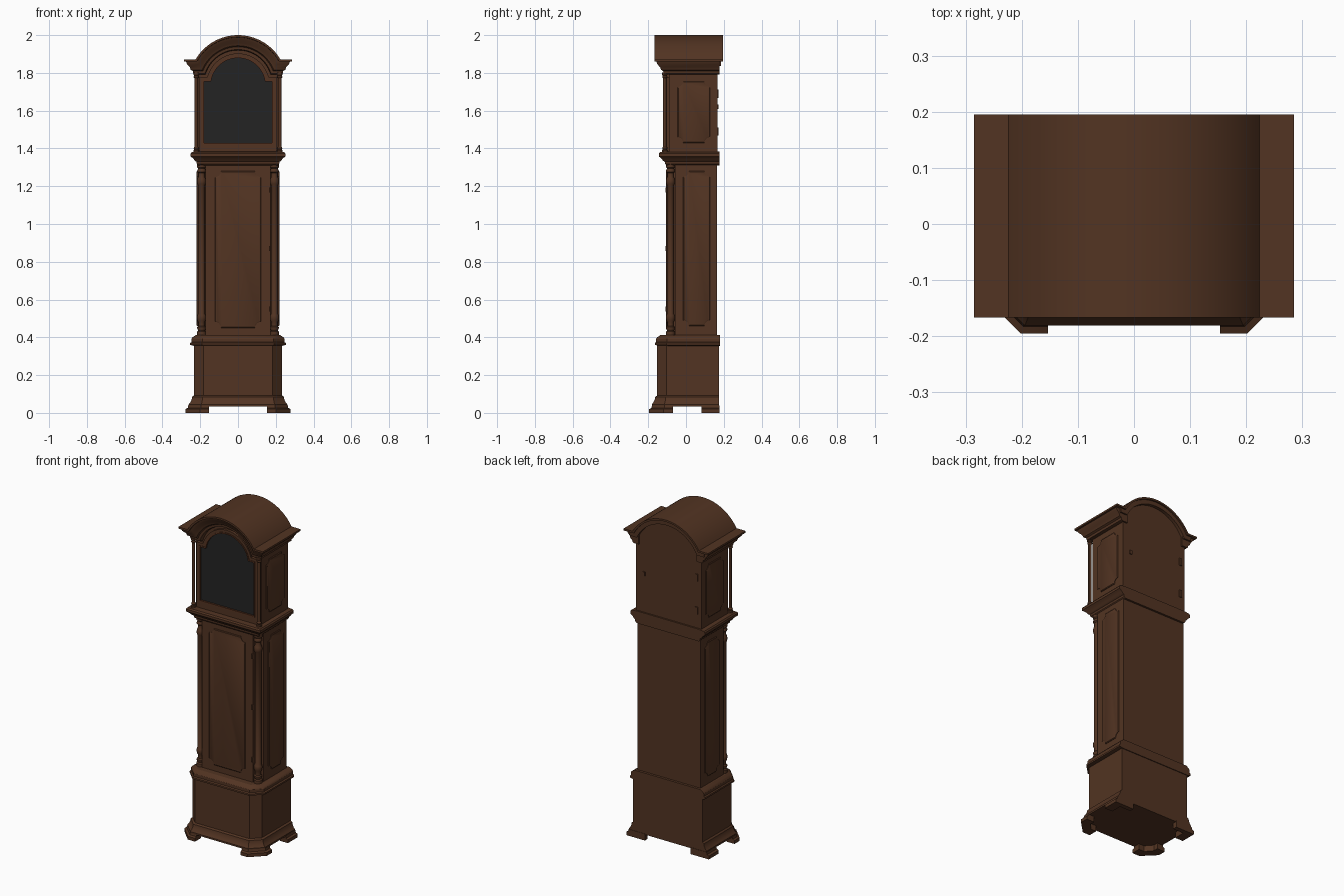
import bpy, bmesh, math

cube = bpy.data.objects.get("Cube")
if cube:
    bpy.data.objects.remove(cube, do_unlink=True)


def material(name, rgb):
    m = bpy.data.materials.new(name)
    m.use_nodes = True
    m.diffuse_color = (*rgb, 1)
    bsdf = next(n for n in m.node_tree.nodes if n.type == 'BSDF_PRINCIPLED')
    bsdf.inputs["Base Color"].default_value = (*rgb, 1)
    bsdf.inputs["Roughness"].default_value = 0.6
    return m


wood = material("brown_wood", (0.085, 0.034, 0.016))
glass = material("dark_glass", (0.017, 0.017, 0.017))
trim = material("red_brown_trim", (0.095, 0.032, 0.014))
parts = []


def loft(name, rings, mat=wood, loop=False):
    """Skin matching closed rings; cap the ends, or join last to first."""
    bm = bmesh.new()
    vs = [[bm.verts.new(p) for p in r] for r in rings]
    n = len(vs[0])
    pairs = list(zip(vs, vs[1:])) + ([(vs[-1], vs[0])] if loop else [])
    for a, b in pairs:
        for i in range(n):
            j = (i + 1) % n
            bm.faces.new((a[i], a[j], b[j], b[i]))
    if not loop:
        bm.faces.new(vs[0])
        bm.faces.new(vs[-1])
    bmesh.ops.recalc_face_normals(bm, faces=bm.faces)
    me = bpy.data.meshes.new(name)
    bm.to_mesh(me)
    bm.free()
    me.materials.append(mat)
    ob = bpy.data.objects.new(name, me)
    bpy.context.collection.objects.link(ob)
    parts.append(ob)
    return ob


def at_y(pts, y):
    return [(x, y, z) for x, z in pts]


def box(name, x0, x1, y0, y1, z0, z1):
    pts = [(x0, z0), (x1, z0), (x1, z1), (x0, z1)]
    return loft(name, [at_y(pts, y0), at_y(pts, y1)])


def case(name, w, yf, yb, cant, profile):
    """Stack of plan outlines; profile rows are (outward step, height)."""
    rings = []
    for p, z in profile:
        a, f = w + p, yf - p
        c = cant + 0.586 * p
        if cant:
            plan = [(-a, yb), (-a, f + c), (c - a, f), (a - c, f), (a, f + c), (a, yb)]
        else:
            plan = [(-a, yb), (-a, f), (a, f), (a, yb)]
        rings.append([(x, y, z) for x, y in plan])
    return loft(name, rings)


def turned(name, x, y, profile, n=16):
    """Turned column from (radius, height) rows."""
    return loft(name, [[(x + r * math.cos(i * math.tau / n), y + r * math.sin(i * math.tau / n), z)
                        for i in range(n)] for r, z in profile])


def arch(h, xe, zs, R, cz, n=32):
    """Shoulder, arc, shoulder line, moved inward by h."""
    r, z = R - h, zs - h
    a = math.acos((z - cz) / r)
    arc = [(r * math.sin(t), cz + r * math.cos(t))
           for t in (-a + 2 * a * i / n for i in range(n + 1))]
    return [(-xe, z)] + arc + [(xe, z)]


def notched(u0, u1, v0, v1, r):
    """Rectangle with hollow rounded corners."""
    pts = []
    corners = [(u0, v0, 90), (u1, v0, 180), (u1, v1, 270), (u0, v1, 0)]
    for u, v, start in corners:
        for k in range(7):
            t = math.radians(start - 15 * k)
            pts.append((u + r * math.cos(t), v + r * math.sin(t)))
    return pts


def panel(name, side, face, u0, u1, v0, v1, r):
    """Raised panel on the front (side 0) or on a flank (side +1/-1)."""
    rings = []
    for inset, out in ((0, -0.004), (0, 0.003), (0.004, 0.006)):
        pts = notched(u0 + inset, u1 - inset, v0 + inset, v1 - inset, r)
        d = face + out
        rings.append([(side * d, u, v) if side else (u, -d, v) for u, v in pts])
    return loft(name, rings)


# Plinth with canted front corners and its mouldings
case("plinth", 0.233, -0.153, 0.175, 0.05,
     [(0.028, 0.035), (0.028, 0.045), (0.02, 0.055), (0.012, 0.072), (0.01, 0.085),
      (0, 0.092), (0, 0.36)])
case("plinth_top_moulding", 0.233, -0.145, 0.18, 0.05,
     [(0, 0.355), (0.02, 0.36), (0.02, 0.37), (0.013, 0.375), (0.013, 0.392),
      (0.008, 0.4), (0, 0.405), (-0.01, 0.412)])

# Bracket feet
for s in (1, -1):
    front, back = [], []
    for p, z in ((0.03, 0.04), (0.033, 0.026), (0.045, 0.02), (0.045, 0)):
        a, f, c = 0.233 + p, -0.15 - p, 0.05 + 0.586 * p
        plan = [(0.153, f), (a - c, f), (a, f + c), (a, -0.07), (0.225, -0.07),
                (0.225, -0.1), (0.19, -0.14), (0.153, -0.14)]
        front.append([(s * x, y, z) for x, y in plan])
        plan = [(a, 0.083), (a, 0.177), (0.153, 0.177), (0.153, 0.15), (0.225, 0.15), (0.225, 0.083)]
        back.append([(s * x, y, z) for x, y in plan])
    loft("front_foot", front)
    loft("back_foot", back)

# Trunk, its door and raised panels
box("trunk", -0.213, 0.213, -0.058, 0.165, 0.405, 1.33)
box("trunk_front", -0.171, 0.171, -0.1, -0.05, 0.405, 1.33)
panel("trunk_door_panel", 0, 0.1, -0.122, 0.122, 0.45, 1.28, 0.032)
for s in (1, -1):
    panel("trunk_side_panel", s, 0.213, -0.015, 0.128, 0.46, 1.28, 0.03)
for z in (0.55, 0.87, 1.18):
    turned("trunk_hinge", 0.168, -0.104, [(0.005, z - 0.014), (0.005, z + 0.014)], 8)

# Corner columns of the trunk, the ends mirrored top to bottom
end = [(0.024, 0), (0.024, 0.02), (0.018, 0.026), (0.023, 0.036), (0.023, 0.044), (0.017, 0.05),
       (0.017, 0.07), (0.022, 0.08), (0.024, 0.095), (0.022, 0.108), (0.018, 0.115)]
rows = [(r, 0.41 + h) for r, h in end] + [(r, 1.32 - h) for r, h in reversed(end)]
for s in (1, -1):
    turned("trunk_column", s * 0.193, -0.082, rows)

# Moulding between trunk and hood
case("hood_seat_moulding", 0.215, -0.108, 0.177, 0,
     [(-0.005, 1.31), (0.003, 1.318), (0.005, 1.33), (0.014, 1.335), (0.02, 1.345), (0.03, 1.353),
      (0.036, 1.358), (0.036, 1.372), (0.03, 1.38), (-0.01, 1.384)])

# Hood body with arched top
OUT = dict(zs=1.872, R=0.26, cz=1.74)
body = arch(0.03, 0.22, **OUT)
body += [(0.22, 1.375), (-0.22, 1.375)]
loft("hood_body", [at_y(body, -0.09), at_y(body, 0.167)])
for s in (1, -1):
    panel("hood_side_panel", s, 0.22, -0.045, 0.128, 1.43, 1.755, 0.03)

# Hood door: frame, bead and glass
def opening(grow):
    g = grow
    return arch(0, 0.18 + g, 1.755 + g, 0.144 + g, 1.735) + [(0.18 + g, 1.43 - g), (-0.18 - g, 1.43 - g)]


def frame(name, outer, inner, y0, y1, mat):
    a, b = opening(outer), opening(inner)
    loft(name, [at_y(a, y0), at_y(b, y0), at_y(b, y1), at_y(a, y1)], mat, loop=True)


frame("hood_door_frame", 0.024, 0.006, -0.106, -0.088, wood)
frame("glass_bead", 0.008, 0, -0.109, -0.088, trim)
loft("hood_door_glass", [at_y(opening(0.004), -0.098), at_y(opening(0.004), -0.089)], glass)
box("hood_door_rail", -0.204, 0.204, -0.106, -0.088, 1.375, 1.424)

# Slim free-standing hood columns
end = [(0.015, 0), (0.015, 0.012), (0.011, 0.016), (0.014, 0.024), (0.009, 0.032)]
rows = [(r, 1.378 + h) for r, h in end] + [(r, 1.802 - h) for r, h in reversed(end)]
for s in (1, -1):
    turned("hood_column", s * 0.221, -0.112, rows, 12)

# Cornice swept along one side, over the arch and down the other side
X0, Y0 = 0.225, -0.107
profile = [(-0.03, 0.08), (0, 0.08), (0.012, 0.076), (0.014, 0.062), (0.025, 0.056), (0.03, 0.042),
           (0.045, 0.026), (0.05, 0.012), (0.058, 0.01), (0.058, 0.004), (-0.03, 0.004)]
lines = [[(-X0 - p, 0.177, OUT["zs"] - h)] + at_y(arch(h, X0 + p, **OUT), Y0 - p)
         + [(X0 + p, 0.177, OUT["zs"] - h)] for p, h in profile]
loft("cornice", list(zip(*lines)))

# Curved roof sheet and the arched band behind
def band(name, h0, h1, xe, y0, y1):
    pts = arch(h0, xe, **OUT) + arch(h1, xe, **OUT)[::-1]
    loft(name, [at_y(pts, y0), at_y(pts, y1)])


band("roof", 0, 0.011, 0.285, -0.167, 0.195)
band("back_arch_band", 0.008, 0.036, 0.25, 0.15, 0.186)

# Hinges and latch on the back of the hood
for x, z, h in ((-0.19, 1.69, 0.022), (-0.19, 1.49, 0.022), (0.165, 1.62, 0.012)):
    box("back_fitting", x - 0.008, x + 0.008, 0.16, 0.173, z - h, z + h)

# Smooth curves, keep edges crisp
bpy.ops.object.select_all(action='DESELECT')
for ob in parts:
    ob.select_set(True)
bpy.context.view_layer.objects.active = parts[0]
bpy.ops.object.shade_smooth_by_angle(angle=math.radians(30))
